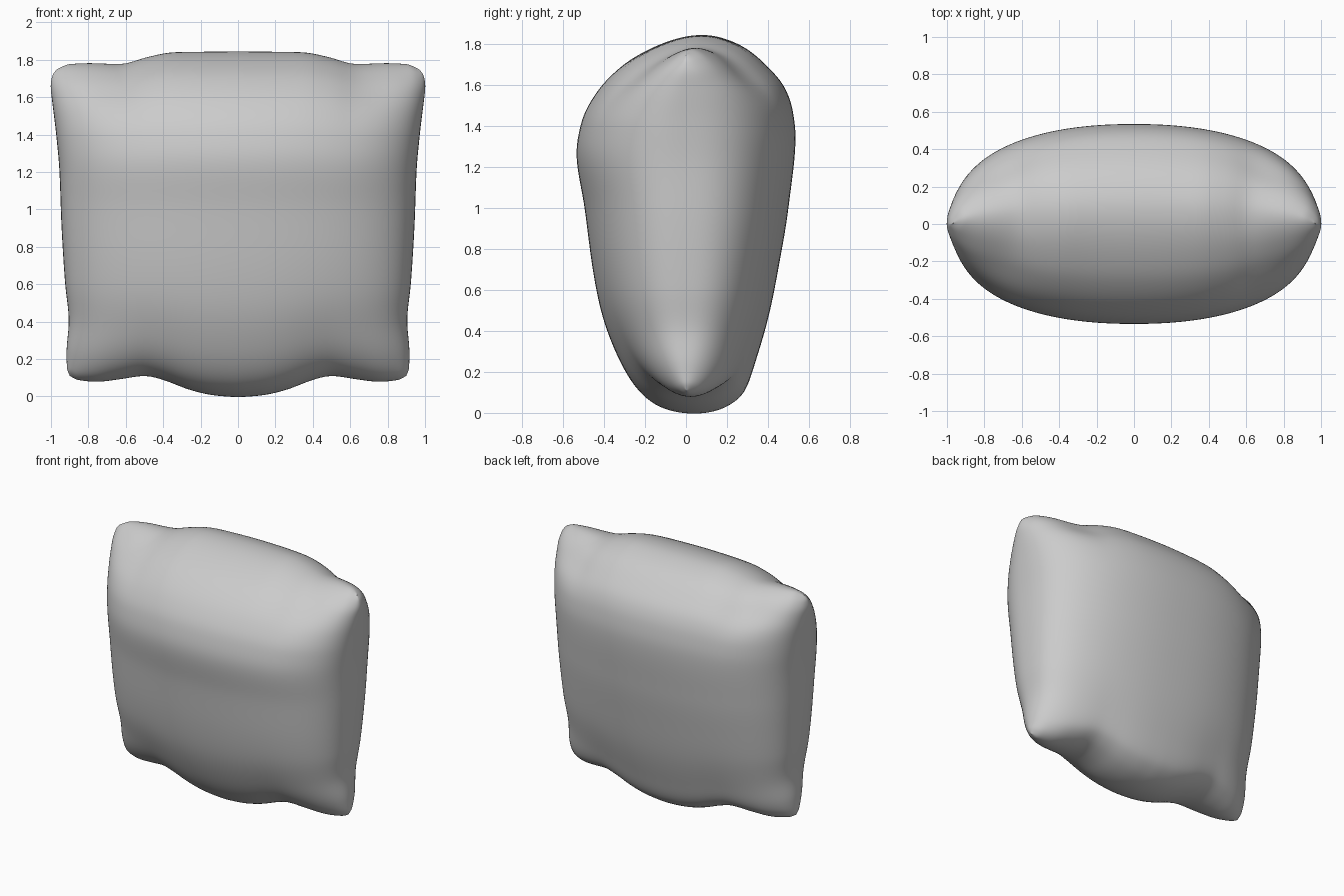
import bpy, bmesh
from math import sin, asin, pi, exp

if "Cube" in bpy.data.objects:
    bpy.data.objects.remove(bpy.data.objects["Cube"])


def curve(points):
    """Smooth cubic interpolation through (t, value) pairs, without overshoot."""
    t = [p[0] for p in points]
    y = [p[1] for p in points]
    n = len(t)
    d = [(y[i + 1] - y[i]) / (t[i + 1] - t[i]) for i in range(n - 1)]
    m = [d[0]] + [2 * a * b / (a + b) if a * b > 0 else 0
                  for a, b in zip(d, d[1:])] + [d[-1]]

    def f(q):
        q = min(max(q, t[0]), t[-1])
        i = max(k for k in range(n - 1) if t[k] <= q)
        h = t[i + 1] - t[i]
        s = (q - t[i]) / h
        return ((2*s**3 - 3*s*s + 1) * y[i] + (s**3 - 2*s*s + s) * h * m[i]
                + (3*s*s - 2*s**3) * y[i + 1] + (s**3 - s*s) * h * m[i + 1])
    return f


def section(points):
    """Middle cross-section, depth by height, stored by angle so ends are round."""
    return curve([(asin(max(-1, min(1, z / 0.92 - 1))), y) for z, y in points])


# Outline of the seam: top edge, bottom edge, half width
top = curve([(0, 1.845), (.35, 1.841), (.5, 1.815), (.65, 1.777), (.82, 1.782),
             (.93, 1.777), (1, 1.75)])
bottom = curve([(0, -.005), (.14, .005), (.28, .033), (.45, .09), (.55, .11),
                (.7, .092), (.84, .078), (.95, .088), (1, .11)])
width = curve([(-1, .9), (-.95, .915), (-.85, .917), (-.65, .905), (-.4, .925),
               (0, .945), (.33, .955), (.6, .975), (.8, .995), (.89, 1.002),
               (.96, .992), (1, .968)])

# Middle cross-section of the two cloth panels
front = section([(0, .04), (.03, -.12), (.1, -.22), (.27, -.33), (.5, -.415),
                 (.7, -.455), (1, -.495), (1.27, -.535), (1.42, -.51), (1.55, -.445),
                 (1.7, -.3), (1.78, -.16), (1.815, -.07), (1.84, .08)])
back = section([(0, .04), (.03, .19), (.1, .28), (.27, .345), (.5, .41),
                (.7, .45), (1, .5), (1.35, .535), (1.48, .52), (1.58, .485),
                (1.7, .385), (1.78, .285), (1.82, .195), (1.84, .08)])

# Cushion: front and back panel joined along the seam
N = 80
bm = bmesh.new()
for panel in (front, back):
    rows = []
    for j in range(N + 1):
        b = -pi / 2 + pi * j / N
        v = sin(b)
        up = (v + 1) / 2
        blunt = .39 + .1 * abs(v) ** 4      # sides are fuller at mid height
        row = []
        for i in range(N + 1):
            u = sin(-pi / 2 + pi * i / N)
            a = min(abs(u), 1)
            puff = max(0, 1 - a ** 2.2) ** blunt
            # soft pinch behind each upper corner
            puff *= 1 - .1 * exp(-((a - .72) ** 2 + (v - .9) ** 2) / .02)
            # seam waves fade out away from the top and bottom edges
            lo, hi = .12 * a * a, 1.84 - .09 * a * a
            z = (lo + (hi - lo) * up + (bottom(a) - lo) * (1 - up) ** 5
                 + (top(a) - hi) * up ** 5)
            row.append(bm.verts.new((u * width(v), panel(b) * puff, z)))
        rows.append(row)
    for j in range(N):
        for i in range(N):
            bm.faces.new((rows[j][i], rows[j][i + 1], rows[j + 1][i + 1], rows[j + 1][i]))
bmesh.ops.remove_doubles(bm, verts=bm.verts, dist=1e-5)
bmesh.ops.recalc_face_normals(bm, faces=bm.faces)
for f in bm.faces:
    f.smooth = True
mesh = bpy.data.meshes.new("cushion")
bm.to_mesh(mesh)
bm.free()
cushion = bpy.data.objects.new("cushion", mesh)
bpy.context.collection.objects.link(cushion)

# Relax the cloth slightly
relax = cushion.modifiers.new("relax", 'SMOOTH')
relax.factor = 0.5
relax.iterations = 4
